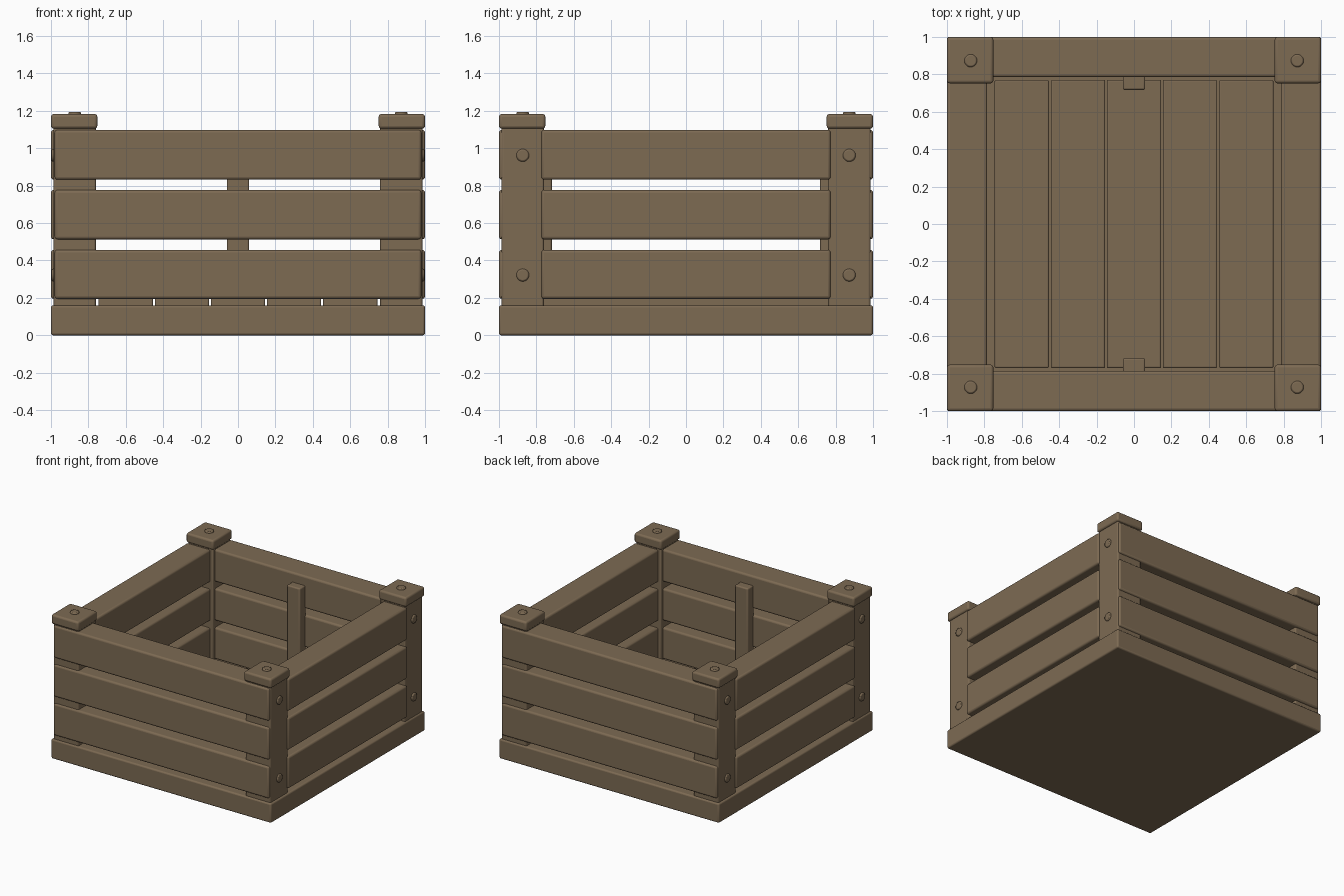
import bpy
import math
from mathutils import Matrix

if "Cube" in bpy.data.objects:
    bpy.data.objects.remove(bpy.data.objects["Cube"])

wood = bpy.data.materials.new("brown_wood")
wood.diffuse_color = (0.205, 0.145, 0.086, 1)
wood.use_nodes = True
wood.node_tree.nodes["Principled BSDF"].inputs["Base Color"].default_value = wood.diffuse_color


def finish(ob, name, bevel, segments):
    ob.name = name
    ob.data.materials.append(wood)
    mod = ob.modifiers.new("rounded_edges", 'BEVEL')
    mod.width = bevel
    mod.segments = segments
    mod.limit_method = 'ANGLE'
    mod.angle_limit = math.radians(50)
    bpy.ops.object.shade_smooth_by_angle(angle=math.radians(40))
    return ob


def box(name, x, y, z, bevel=0.015):
    """Bevelled block from (min, max) ranges."""
    bpy.ops.mesh.primitive_cube_add(size=1)
    ob = bpy.context.object
    size = [r[1] - r[0] for r in (x, y, z)]
    mid = [(r[0] + r[1]) / 2 for r in (x, y, z)]
    ob.data.transform(Matrix.Diagonal((*size, 1)))
    ob.location = mid
    return finish(ob, name, bevel, 3)


def bolt(name, loc, rot=(0, 0, 0)):
    bpy.ops.mesh.primitive_cylinder_add(vertices=20, radius=0.034, depth=0.03,
                                        location=loc, rotation=rot)
    return finish(bpy.context.object, name, 0.008, 2)


def span(s, a, b):
    """Range a..b mirrored to the side given by sign s."""
    return (a, b) if s > 0 else (-b, -a)


# Base slab and floor planks
box("base", (-1, 1), (-1, 1), (0, 0.16), 0.012)
for i in range(-2, 3):
    box("floor_plank", (i * 0.3 - 0.145, i * 0.3 + 0.145), (-0.77, 0.77), (0.15, 0.218), 0.008)

# Wall boards, three rows on each side
for z in ((0.195, 0.457), (0.513, 0.777), (0.832, 1.098)):
    for s in (-1, 1):
        box("front_board" if s < 0 else "back_board", (-0.98, 0.98), span(s, 0.785, 1), z)
        box("side_board", span(s, 0.785, 1), (-0.773, 0.773), z)

# Centre studs inside the front and back walls
for s in (-1, 1):
    box("centre_stud", (-0.06, 0.06), span(s, 0.717, 0.8), (0.2, 1.02), 0.01)

# Corner posts with caps and bolts
for sx in (-1, 1):
    for sy in (-1, 1):
        box("corner_post", span(sx, 0.76, 0.986), span(sy, 0.76, 0.986), (0.15, 1.12), 0.01)
        box("post_cap", span(sx, 0.752, 1), span(sy, 0.752, 1), (1.105, 1.183))
        bolt("cap_bolt", (sx * 0.873, sy * 0.873, 1.18))
        for z in (0.322, 0.962):
            bolt("post_bolt", (sx * 0.982, sy * 0.873, z), (0, math.pi / 2, 0))
